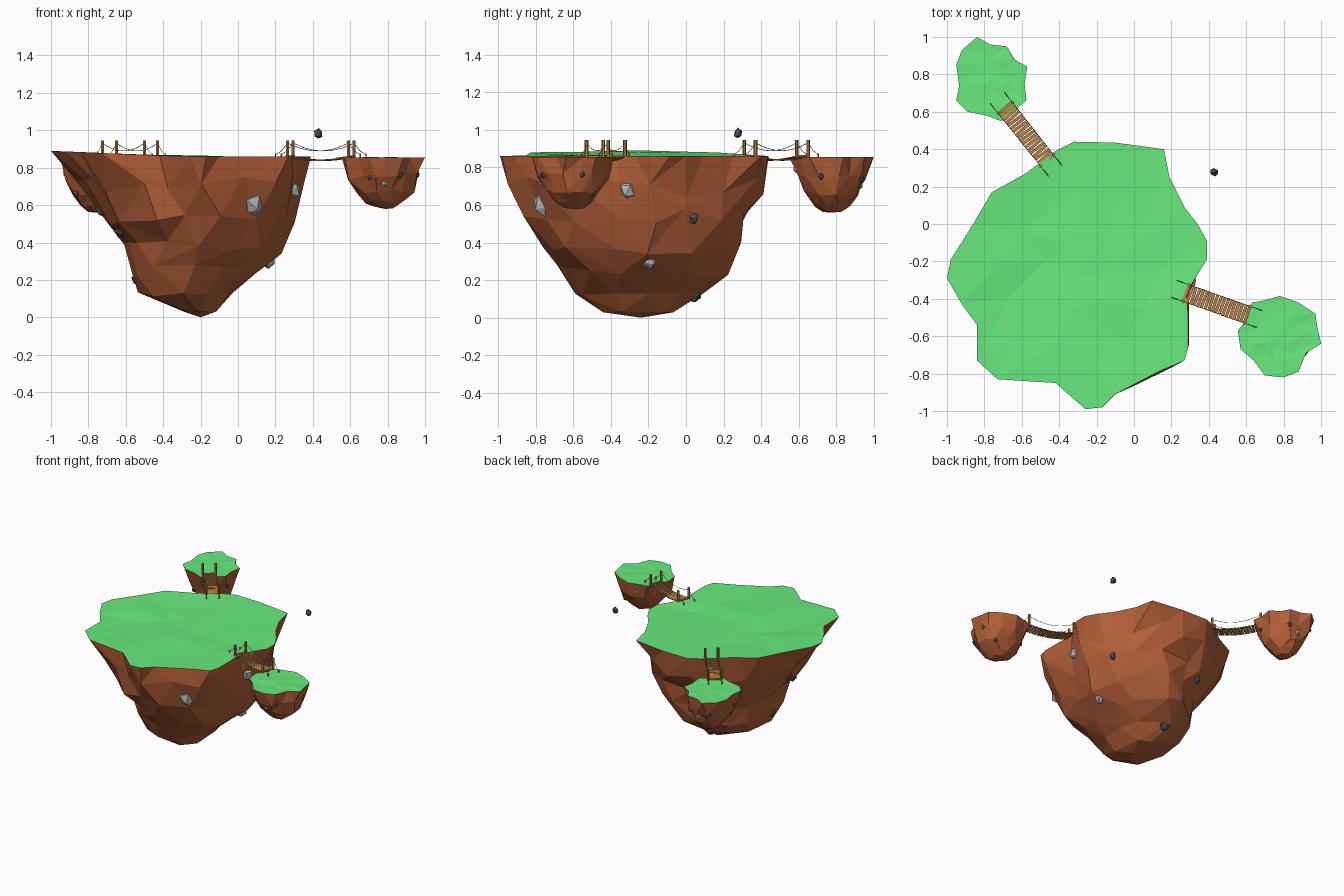
import bpy, bmesh, math, random
from mathutils import Vector, Matrix
from mathutils.bvhtree import BVHTree

if "Cube" in bpy.data.objects:
    bpy.data.objects.remove(bpy.data.objects["Cube"])

random.seed(4)
TAU = 2 * math.pi


def material(name, rgb):
    m = bpy.data.materials.new(name)
    m.diffuse_color = (*rgb, 1)
    m.use_nodes = True
    m.node_tree.nodes["Principled BSDF"].inputs["Base Color"].default_value = m.diffuse_color
    return m


GRASS = material("grass", (0.14, 0.82, 0.21))
DIRT = material("dirt", (0.45, 0.115, 0.04))
WOOD = material("wood", (0.50, 0.22, 0.06))
ROPE = material("rope", (0.16, 0.09, 0.05))
PALE = material("pale_stone", (0.48, 0.48, 0.49))
DARK = material("dark_stone", (0.08, 0.085, 0.09))


def finish(bm, name, mat):
    me = bpy.data.meshes.new(name)
    bm.to_mesh(me)
    bm.free()
    me.materials.append(mat)
    ob = bpy.data.objects.new(name, me)
    bpy.context.collection.objects.link(ob)
    return ob


def stitch(bm, A, B, flip=False):
    """Triangulate between two rings of (angle, vert) with any point counts."""
    i = j = 0
    n, m = len(A), len(B)
    while i < n or j < m:
        na = A[(i + 1) % n][0] + TAU * ((i + 1) // n)
        nb = B[(j + 1) % m][0] + TAU * ((j + 1) // m)
        a, b = A[i % n][1], B[j % m][1]
        if j >= m or (i < n and na <= nb):
            i += 1
            f = (a, b, A[i % n][1])
        else:
            j += 1
            f = (a, b, B[j % m][1])
        bm.faces.new(f[::-1] if flip else f)


def island(name, outline, top, levels, tip, seed):
    """levels: (z, xmin, xmax, ymin, ymax, points, roundness)"""
    rnd = random.Random(seed)
    xs, ys = [p[0] for p in outline], [p[1] for p in outline]
    cx, hx = (max(xs) + min(xs)) / 2, (max(xs) - min(xs)) / 2
    cy, hy = (max(ys) + min(ys)) / 2, (max(ys) - min(ys)) / 2
    polar = []
    for x, y in outline:
        u, v = (x - cx) / hx, (y - cy) / hy
        polar.append((math.atan2(v, u) % TAU, math.hypot(u, v), x, y))
    polar.sort()

    def radius(t):
        k = sum(p[0] <= t for p in polar)
        a, b = polar[k - 1], polar[k % len(polar)]
        f = ((t - a[0]) % TAU) / max((b[0] - a[0]) % TAU, 1e-6)
        return a[1] + (b[1] - a[1]) * f

    def rim(bm):
        return [(t, bm.verts.new((x, y, top(x, y)))) for t, r, x, y in polar]

    # rock body, ring by ring down to the tip
    bm = bmesh.new()
    prev = rim(bm)
    for z, x0, x1, y0, y1, n, w in levels:
        ring = []
        step = TAU / n
        ph = rnd.random() * step * 0.5
        for k in range(n):
            t = ph + k * step + rnd.uniform(0, 0.45) * step
            r = ((1 - w) * radius(t % TAU) + w) * rnd.uniform(0.95, 1.06)
            co = ((x0 + x1) / 2 + (x1 - x0) / 2 * r * math.cos(t),
                  (y0 + y1) / 2 + (y1 - y0) / 2 * r * math.sin(t),
                  z + rnd.uniform(-1, 1) * min(0.05, z * 0.25) * (x1 - x0))
            ring.append((t, bm.verts.new(co)))
        stitch(bm, prev, ring)
        prev = ring
    v = bm.verts.new(tip)
    for k in range(len(prev)):
        bm.faces.new((prev[k][1], v, prev[(k + 1) % len(prev)][1]))
    bm.normal_update()
    tree = BVHTree.FromBMesh(bm)
    finish(bm, name + "_rock", DIRT)

    # gently uneven grass top
    bm = bmesh.new()
    prev = rim(bm)
    for s, n in ((0.62, 13), (0.28, 7)):
        ring = []
        for k in range(n):
            t = k * TAU / n + 0.05
            r = radius(t) * s * rnd.uniform(0.9, 1.1)
            x, y = cx + hx * r * math.cos(t), cy + hy * r * math.sin(t)
            ring.append((t, bm.verts.new((x, y, top(x, y) + rnd.uniform(-.02, .01) * hx))))
        stitch(bm, prev, ring, True)
        prev = ring
    v = bm.verts.new((cx, cy, top(cx, cy)))
    for k in range(len(prev)):
        bm.faces.new((prev[k][1], prev[(k + 1) % len(prev)][1], v))
    finish(bm, name + "_grass", GRASS)
    return tree


def stone(name, co, size, mat, tree=None):
    if tree:
        co, normal = tree.find_nearest(Vector(co))[:2]
        co = co - normal * size * 0.35
    bm = bmesh.new()
    bmesh.ops.create_icosphere(bm, subdivisions=1, radius=size)
    for v in bm.verts:
        v.co *= random.uniform(0.75, 1.15)
        v.co.z *= 1.2
    rot = Matrix.Rotation(random.uniform(-.5, .5), 4, 'Y') @ Matrix.Rotation(random.random() * 6, 4, 'Z')
    bm.transform(Matrix.Translation(co) @ rot)
    finish(bm, name, mat)


# --- islands ---
main = island("main_island", [
    (-.32, .44), (-.10, .435), (.16, .40), (.19, .25), (.27, .09), (.34, 0), (.39, -.09),
    (.39, -.19), (.34, -.27), (.28, -.37), (.29, -.5), (.29, -.66), (.27, -.73), (.13, -.79),
    (-.10, -.91), (-.17, -.98), (-.26, -.99), (-.42, -.85), (-.73, -.83), (-.84, -.73),
    (-.84, -.54), (-.92, -.43), (-1, -.29), (-.98, -.19), (-.86, 0), (-.76, .17),
    (-.58, .27), (-.42, .39)],
    lambda x, y: 0.86 + 0.03 * max(0, -x - 0.3) / 0.7, [
    (.70, -.86, .36, -.94, .40, 20, .25), (.53, -.72, .30, -.88, .345, 17, .5),
    (.38, -.62, .23, -.79, .29, 15, .7), (.25, -.57, .11, -.69, .22, 13, .85),
    (.12, -.54, -.02, -.59, .08, 10, 1), (.03, -.30, -.10, -.45, -.07, 6, 1)],
    (-.2, -.24, 0), 3)


def small(name, outline, cx, cy, hx, hy, zt, zb, seed):
    rows = []
    for f, s, n in ((.38, .9, 13), (.65, .7, 12), (.87, .48, 9), (.98, .25, 6)):
        rows.append((zt + (zb - zt) * f, cx - hx * s, cx + hx * s, cy - hy * s, cy + hy * s, n, f * .8))
    return island(name, outline, lambda x, y: zt, rows, (cx, cy, zb), seed)


right = small("right_island", [
    (.63, -.42), (.69, -.41), (.78, -.385), (.88, -.42), (.97, -.48), (.98, -.55), (1, -.64),
    (.92, -.69), (.88, -.79), (.80, -.82), (.70, -.81), (.64, -.73), (.57, -.67), (.555, -.57),
    (.61, -.5)], .785, -.6, .22, .21, .855, .58, 8)
back = small("back_island", [
    (-.84, 1), (-.77, .96), (-.68, .95), (-.64, .88), (-.57, .84), (-.585, .75), (-.575, .66),
    (-.65, .6), (-.71, .55), (-.79, .58), (-.89, .6), (-.95, .66), (-.935, .74), (-.95, .85),
    (-.92, .93)], -.755, .78, .185, .21, .855, .56, 9)

# --- stones set into the rock, and one floating ---
for k, (co, s, m) in enumerate([
        ((.09, -.78, .59), .063, PALE), ((.29, -.31, .68), .048, PALE), ((.17, -.19, .30), .042, PALE),
        ((.28, .06, .51), .036, DARK), ((-.66, -.45, .43), .042, DARK), ((-.4, .27, .45), .035, DARK),
        ((-.25, .05, .12), .042, DARK), ((-.75, -.25, .56), .035, DARK), ((-.55, -.3, .2), .035, DARK)]):
    stone(f"main_stone_{k}", co, s, m, main)
for k, (dx, dy, dz) in enumerate([(-.1, -.2, .72), (.12, -.18, .75), (.01, -.2, .69), (.2, .05, .76),
                                  (.12, .12, .65), (-.05, .2, .78), (-.2, .05, .75)]):
    m = PALE if k % 3 == 2 else DARK
    stone(f"right_stone_{k}", (.77 + dx, -.6 + dy, dz), .018, m, right)
    stone(f"back_stone_{k}", (-.76 - dx, .77 - dy, dz), .018, m, back)
stone("floating_stone", (.43, .275, .98), .024, DARK)


# --- rope bridges ---
def bridge(name, a1, a2, b1, b2, zt=.86):
    a1, a2, b1, b2 = (Vector((*p, zt)) for p in (a1, a2, b1, b2))
    along = ((b1 + b2) - (a1 + a2)).normalized()
    ang = math.atan2(along.y, along.x)
    up = Vector((0, 0, 1))

    def deck_z(t):
        return 0.003 - 0.022 * 4 * t * (1 - t)

    # planks
    bm = bmesh.new()
    count = 18
    for k in range(count):
        t = k / (count - 1)
        p, q = a1.lerp(b1, t), a2.lerp(b2, t)
        mat = (Matrix.Translation((p + q) / 2 + up * deck_z(t))
               @ Matrix.Rotation(ang + random.uniform(-.05, .05), 4, 'Z')
               @ Matrix.Diagonal((.0165, (p - q).length * random.uniform(.94, 1.06), .006, 1)))
        bmesh.ops.create_cube(bm, size=1, matrix=mat)
    finish(bm, name + "_planks", WOOD)

    # posts and ground stakes
    bm = bmesh.new()
    stakes = [(p, p + along * d) for p, d in ((a1, -.068), (a2, -.068), (b1, .068), (b2, .068))]
    for p, s in stakes:
        for c, r, h in ((p + up * .035, .0095, .10), (s, .004, .03)):
            bmesh.ops.create_cone(bm, cap_ends=True, segments=6, radius1=r, radius2=r, depth=h,
                                  matrix=Matrix.Translation(c))
    finish(bm, name + "_posts", WOOD)

    # handrails, deck ropes and anchor lines
    cu = bpy.data.curves.new(name + "_ropes", 'CURVE')
    cu.dimensions = '3D'
    cu.bevel_depth = .0016
    cu.bevel_resolution = 0
    cu.materials.append(ROPE)
    paths = [[p + up * .072, (p + s) / 2 + up * .03, s + up * .008] for p, s in stakes]
    steps = [k / 10 for k in range(11)]
    for p, q in ((a1, b1), (a2, b2)):
        paths.append([p.lerp(q, t) + up * (.072 - .17 * t * (1 - t)) for t in steps])
        paths.append([p.lerp(q, t) + up * (deck_z(t) - .004) for t in steps])
    for path in paths:
        sp = cu.splines.new('POLY')
        sp.points.add(len(path) - 1)
        for pt, co in zip(sp.points, path):
            pt.co = (*co, 1)
    bpy.context.collection.objects.link(bpy.data.objects.new(name + "_ropes", cu))


bridge("right_bridge", (.295, -.325), (.265, -.415), (.62, -.44), (.59, -.53))
bridge("back_bridge", (-.43, .37), (-.50, .31), (-.65, .65), (-.725, .59))
